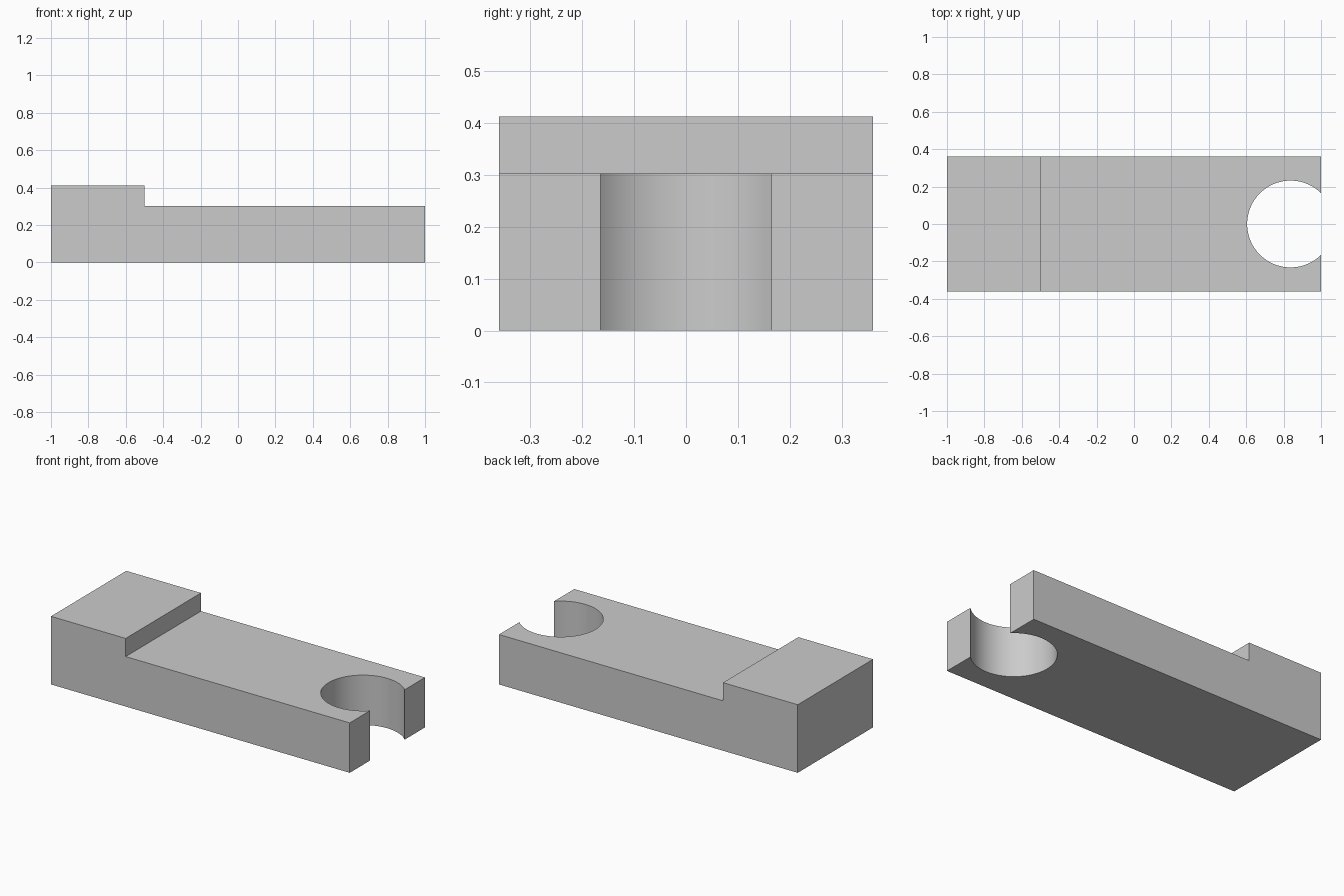
import bpy
import bmesh
from mathutils import Vector

default_cube = bpy.data.objects.get("Cube")
if default_cube:
    bpy.data.objects.remove(default_cube, do_unlink=True)

HALF_WIDTH = 0.36
PLATE_TOP, STEP_TOP, STEP_X = 0.302, 0.412, -0.5
HOLE_X, HOLE_RADIUS = 0.837, 0.232

# Plain grey material
grey = bpy.data.materials.new("light_grey")
grey.use_nodes = True
colour = (0.6, 0.6, 0.6, 1)
grey.diffuse_color = colour
grey.node_tree.nodes["Principled BSDF"].inputs["Base Color"].default_value = colour

# Stepped block: side profile extruded across the width
profile = [(-1, 0), (1, 0), (1, PLATE_TOP), (STEP_X, PLATE_TOP),
           (STEP_X, STEP_TOP), (-1, STEP_TOP)]
bm = bmesh.new()
side = bm.faces.new([bm.verts.new((x, -HALF_WIDTH, z)) for x, z in profile])
extruded = bmesh.ops.extrude_face_region(bm, geom=[side])["geom"]
verts = [v for v in extruded if isinstance(v, bmesh.types.BMVert)]
bmesh.ops.translate(bm, verts=verts, vec=Vector((0, 2 * HALF_WIDTH, 0)))
bmesh.ops.recalc_face_normals(bm, faces=bm.faces)
mesh = bpy.data.meshes.new("stepped_block")
bm.to_mesh(mesh)
bm.free()
mesh.materials.append(grey)
block = bpy.data.objects.new("stepped_block", mesh)
bpy.context.collection.objects.link(block)

# Round slot through the plate, open at the end
bpy.ops.mesh.primitive_cylinder_add(vertices=96, radius=HOLE_RADIUS, depth=1,
                                    location=(HOLE_X, 0, PLATE_TOP / 2))
cutter = bpy.context.object
cutter.name = "slot_cutter"
cutter.hide_render = True
cutter.data.materials.append(grey)

cut = block.modifiers.new("round_slot", "BOOLEAN")
cut.operation = "DIFFERENCE"
cut.solver = "EXACT"
cut.object = cutter

bpy.ops.object.select_all(action="DESELECT")
block.select_set(True)
bpy.context.view_layer.objects.active = block
bpy.ops.object.modifier_apply(modifier=cut.name)
bpy.data.objects.remove(cutter, do_unlink=True)

# Smooth bore, crisp edges
bpy.ops.object.shade_smooth_by_angle()
